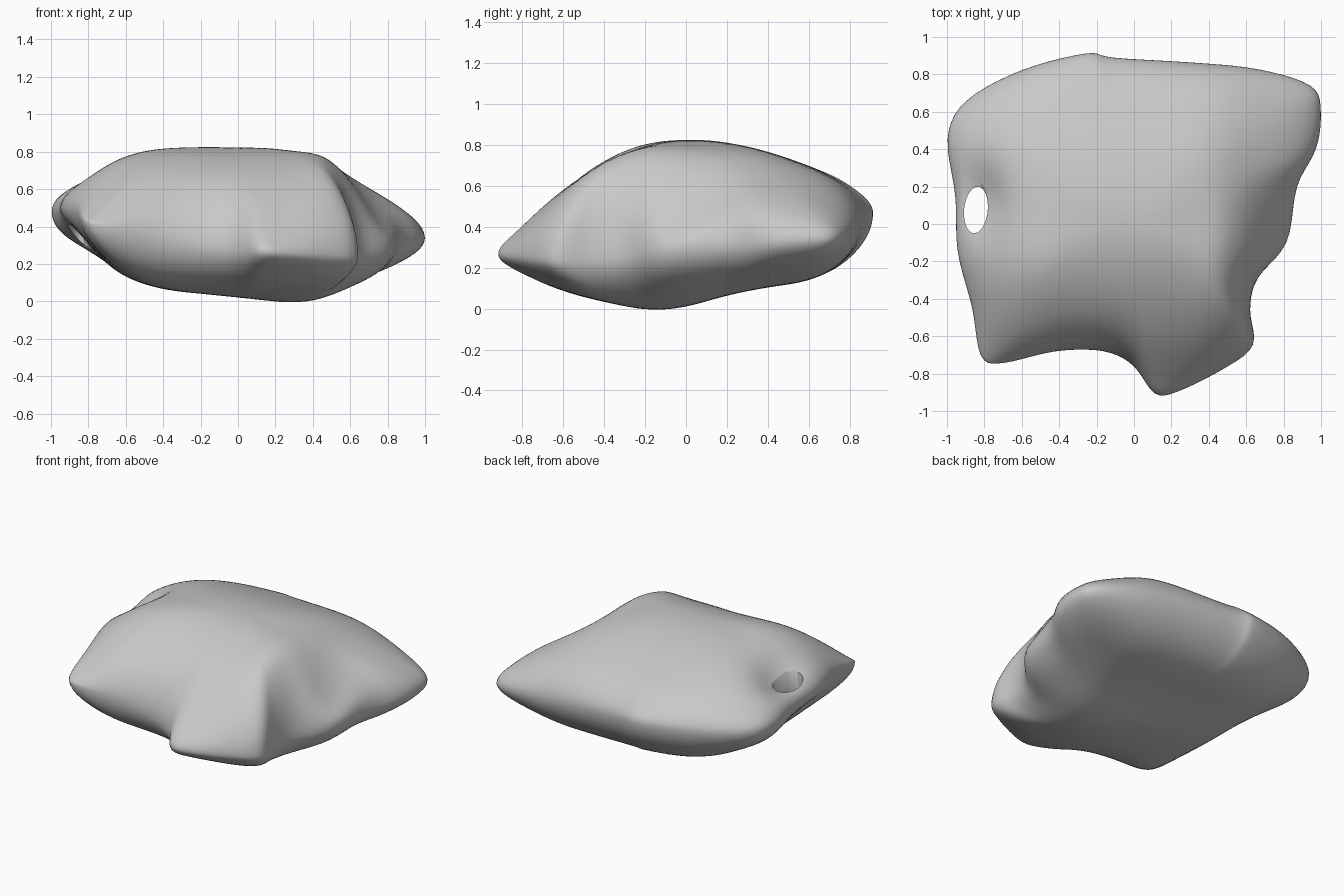
import bpy, bmesh, math
from mathutils import Vector

cube = bpy.data.objects.get("Cube")
if cube:
    bpy.data.objects.remove(cube)

stone = bpy.data.materials.new("stone grey")
stone.use_nodes = True
stone.diffuse_color = (0.58, 0.58, 0.58, 1)
stone.node_tree.nodes["Principled BSDF"].inputs["Base Color"].default_value = stone.diffuse_color

# Rim of the boulder, counter-clockwise: x, y, height of the widest line
RIM = [(1, .6, .34), (.95, .74, .35), (.66, .83, .39), (.3, .865, .43), (-.12, .89, .46),
       (-.25, .915, .47), (-.6, .825, .47), (-.9, .66, .47), (-1, .46, .48),
       (-.955, .15, .49), (-.945, -.15, .5), (-.865, -.45, .48), (-.82, -.71, .43),
       (-.7, -.745, .4), (-.42, -.68, .35), (-.16, -.68, .3), (0, -.76, .27),
       (.11, -.91, .27), (.24, -.895, .26), (.48, -.775, .25), (.64, -.65, .24),
       (.62, -.46, .25), (.66, -.29, .26), (.82, -.1, .29), (.87, .2, .32), (.975, .4, .33)]

# Crown and underside heights along each axis
CROWN_X = [(-1, .62), (-.8, .69), (-.6, .765), (-.4, .81), (-.2, .825), (.2, .82),
           (.4, .775), (.6, .67), (.8, .57), (1, .49)]
CROWN_Y = [(-.91, .35), (-.8, .43), (-.6, .59), (-.4, .715), (-.2, .8), (0, .835),
           (.2, .815), (.4, .77), (.6, .7), (.8, .63), (.91, .57)]
BASE_X = [(-1, .27), (-.8, .23), (-.6, .13), (-.4, .075), (0, .035), (.3, 0),
          (.45, .02), (.6, .08), (.8, .13), (1, .18)]
BASE_Y = [(-.91, .19), (-.8, .16), (-.6, .09), (-.4, .045), (-.17, 0), (0, .02),
          (.2, .08), (.4, .12), (.6, .14), (.8, .19), (.91, .25)]
PEAK = .83


def spline(a, b, c, d, t):
    return .5 * (2 * b + (c - a) * t + (2 * a - 5 * b + 4 * c - d) * t * t
                 + (3 * b - a - 3 * c + d) * t ** 3)


def sample(table, v):
    """Smoothed lookup in a height table."""
    total = 0
    for shift in (-.08, -.04, 0, .04, .08):
        w = min(max(v + shift, table[0][0]), table[-1][0])
        for (x0, h0), (x1, h1) in zip(table, table[1:]):
            if x0 <= w <= x1:
                total += h0 + (h1 - h0) * (w - x0) / (x1 - x0)
                break
    return total / 5


def blob(x, y, cx, cy, rx, ry):
    return math.exp(-((x - cx) / rx) ** 2 - ((y - cy) / ry) ** 2)


def height(x, y, rim, t, top):
    if top:
        goal = PEAK - math.hypot(PEAK - sample(CROWN_X, x), PEAK - sample(CROWN_Y, y))
        # Swellings on both shoulders
        goal += .04 * blob(x, y, .48, -.2, .14, .4) + .025 * blob(x, y, -.55, -.25, .25, .3)
        # Hollow on the left flank, funnel round the hole
        goal -= .15 * blob(x, y, .8, -.09, .16, .24)
        goal -= .1 * blob(x, y, -.82, .13, .1, .17)
        return rim + max(goal - rim, .04) * math.sqrt(max(0, 1 - t ** 9))
    goal = math.hypot(sample(BASE_X, x), sample(BASE_Y, y)) - .015
    goal += .12 * blob(x, y, -.92, -.1, .15, .32)
    return rim + min(goal - rim, -.06) * math.sqrt(max(0, 1 - t ** 7))


# Smooth closed rim
rim = []
n = len(RIM)
for i in range(n):
    pts = [Vector(RIM[(i + k) % n]) for k in (-1, 0, 1, 2)]
    rim += [spline(*pts, s / 5) for s in range(5)]

# Boulder: rings shrinking from the rim to the crown and to the underside
bm = bmesh.new()
centre = Vector((.02, .05))
RINGS = 28
edge = [bm.verts.new(p) for p in rim]
for top in (True, False):
    outer = edge
    for r in range(1, RINGS):
        t = math.cos(r / RINGS * math.pi / 2)
        ring = []
        for p in rim:
            x, y = centre + (p.xy - centre) * t
            ring.append(bm.verts.new((x, y, height(x, y, p.z, t, top))))
        for j in range(len(rim)):
            k = (j + 1) % len(rim)
            bm.faces.new((outer[j], outer[k], ring[k], ring[j]))
        outer = ring
    pole = bm.verts.new((*centre, height(*centre, .4, 0, top)))
    for j in range(len(rim)):
        bm.faces.new((outer[j], outer[(j + 1) % len(rim)], pole))
for _ in range(3):
    bmesh.ops.smooth_vert(bm, verts=bm.verts, factor=.5,
                          use_axis_x=True, use_axis_y=True, use_axis_z=True)
bmesh.ops.recalc_face_normals(bm, faces=bm.faces)
mesh = bpy.data.meshes.new("boulder")
bm.to_mesh(mesh)
bm.free()
mesh.materials.append(stone)
boulder = bpy.data.objects.new("boulder", mesh)
bpy.context.collection.objects.link(boulder)

# Hole worn through the right edge
bpy.ops.mesh.primitive_cylinder_add(vertices=28, radius=1, depth=2, location=(-.845, .075, .4))
cutter = bpy.context.object
cutter.scale = (.063, .125, 1)
cutter.rotation_euler.z = -.1
cutter.data.materials.append(stone)
cut = boulder.modifiers.new("hole", 'BOOLEAN')
cut.operation = 'DIFFERENCE'
cut.solver = 'EXACT'
cut.object = cutter

bpy.context.view_layer.objects.active = boulder
boulder.select_set(True)
bpy.ops.object.modifier_apply(modifier="hole")
bpy.data.objects.remove(cutter)
bpy.ops.object.shade_smooth_by_angle(angle=math.radians(60))
